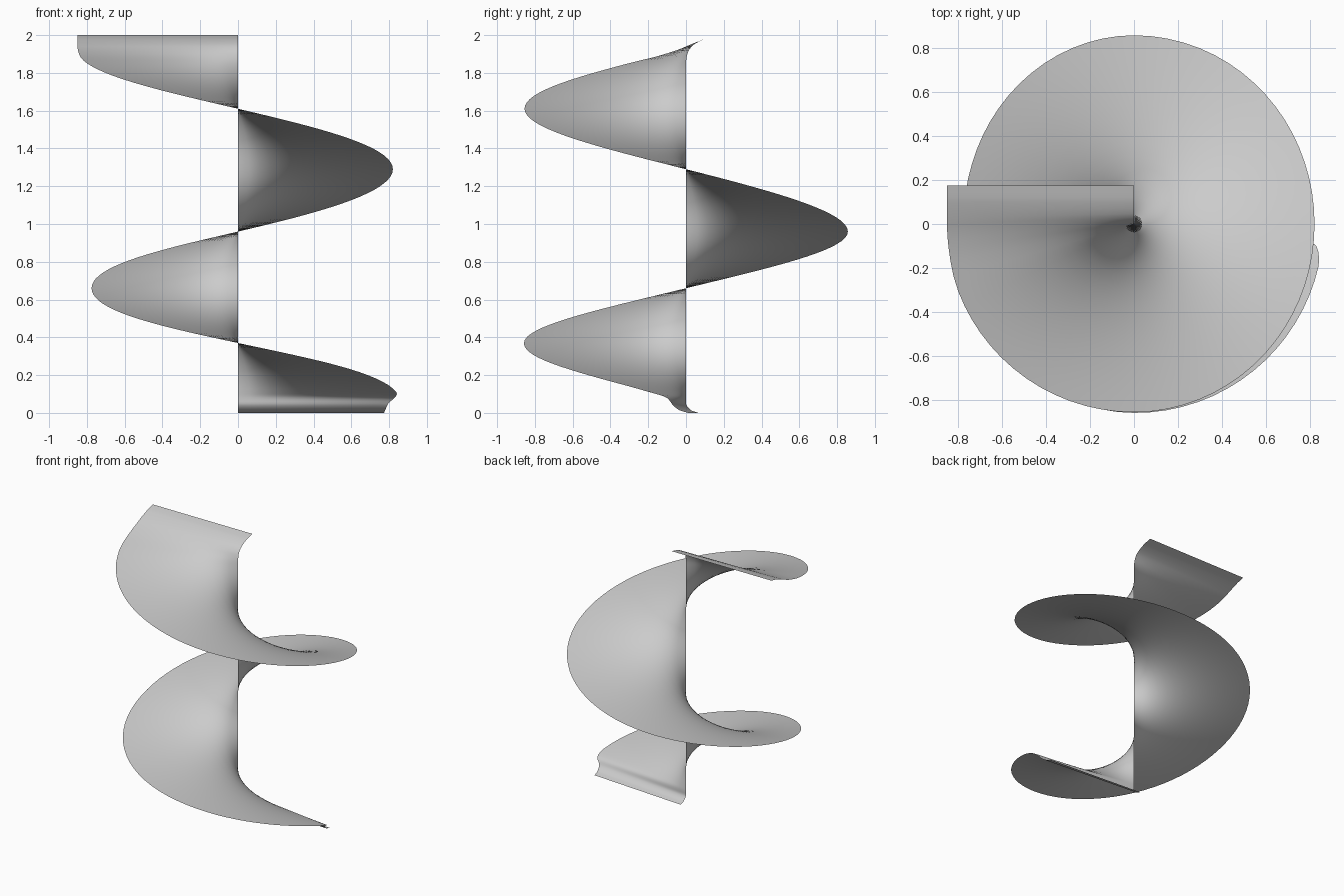
import bpy, bmesh, math

if "Cube" in bpy.data.objects:
    bpy.data.objects.remove(bpy.data.objects["Cube"])

# Ruled sheet: horizontal lines turning clockwise while rising along the axis.
# Keys: height, direction in degrees, line length, sideways shift of inner end
KEYS = [
    (0.00, -4, 0.775, 0.065), (0.015, -4.5, 0.782, 0.025), (0.05, -5.5, 0.80, 0.0),
    (0.08, -7, 0.835, 0.0), (0.11, -13, 0.86, 0.0), (0.20, -37, 0.86, 0.0),
    (0.37, -90, 0.858, 0.0), (0.66, -180, 0.775, 0.0), (0.96, -270, 0.857, 0.0),
    (1.29, -360, 0.82, 0.0), (1.61, -450, 0.855, 0.0), (1.85, -519, 0.855, 0.0),
    (1.90, -532, 0.85, 0.007), (1.94, -538, 0.85, 0.03), (1.98, -540, 0.85, 0.10),
    (2.00, -540, 0.85, 0.175),
]
COLS = 14


def slope(i, c):
    """Finite-difference tangent of column c at key i."""
    def seg(k):
        return (KEYS[k + 1][c] - KEYS[k][c]) / (KEYS[k + 1][0] - KEYS[k][0])
    if i == 0:
        return seg(0)
    if i == len(KEYS) - 1:
        return seg(i - 1)
    a, b = seg(i - 1), seg(i)
    return 0.0 if a * b <= 0 else 2 * a * b / (a + b)


def sample(k, t, c):
    """Smooth Hermite value of column c between keys k and k+1."""
    h = KEYS[k + 1][0] - KEYS[k][0]
    p, q = KEYS[k][c], KEYS[k + 1][c]
    m, n = slope(k, c) * h, slope(k + 1, c) * h
    return ((2*t**3 - 3*t**2 + 1) * p + (t**3 - 2*t**2 + t) * m
            + (3*t**2 - 2*t**3) * q + (t**3 - t**2) * n)


# Heights of all rows
rows = []
for k in range(len(KEYS) - 1):
    steps = max(3, math.ceil(abs(KEYS[k + 1][1] - KEYS[k][1]) / 5))
    for s in range(steps):
        rows.append((k, s / steps))
rows.append((len(KEYS) - 2, 1.0))

# Spiral blade
bm = bmesh.new()
grid = []
for k, t in rows:
    z = KEYS[k][0] + t * (KEYS[k + 1][0] - KEYS[k][0])
    ang, length, shift = (sample(k, t, c) for c in (1, 2, 3))
    a = math.radians(ang)
    grid.append([bm.verts.new((length * j / COLS * math.cos(a),
                               shift + length * j / COLS * math.sin(a), z))
                 for j in range(COLS + 1)])
for lo, hi in zip(grid, grid[1:]):
    for j in range(COLS):
        bm.faces.new((lo[j], hi[j], hi[j + 1], lo[j + 1])).smooth = True

mesh = bpy.data.meshes.new("spiral_blade")
bm.to_mesh(mesh)
bm.free()
blade = bpy.data.objects.new("spiral_blade", mesh)
bpy.context.collection.objects.link(blade)
